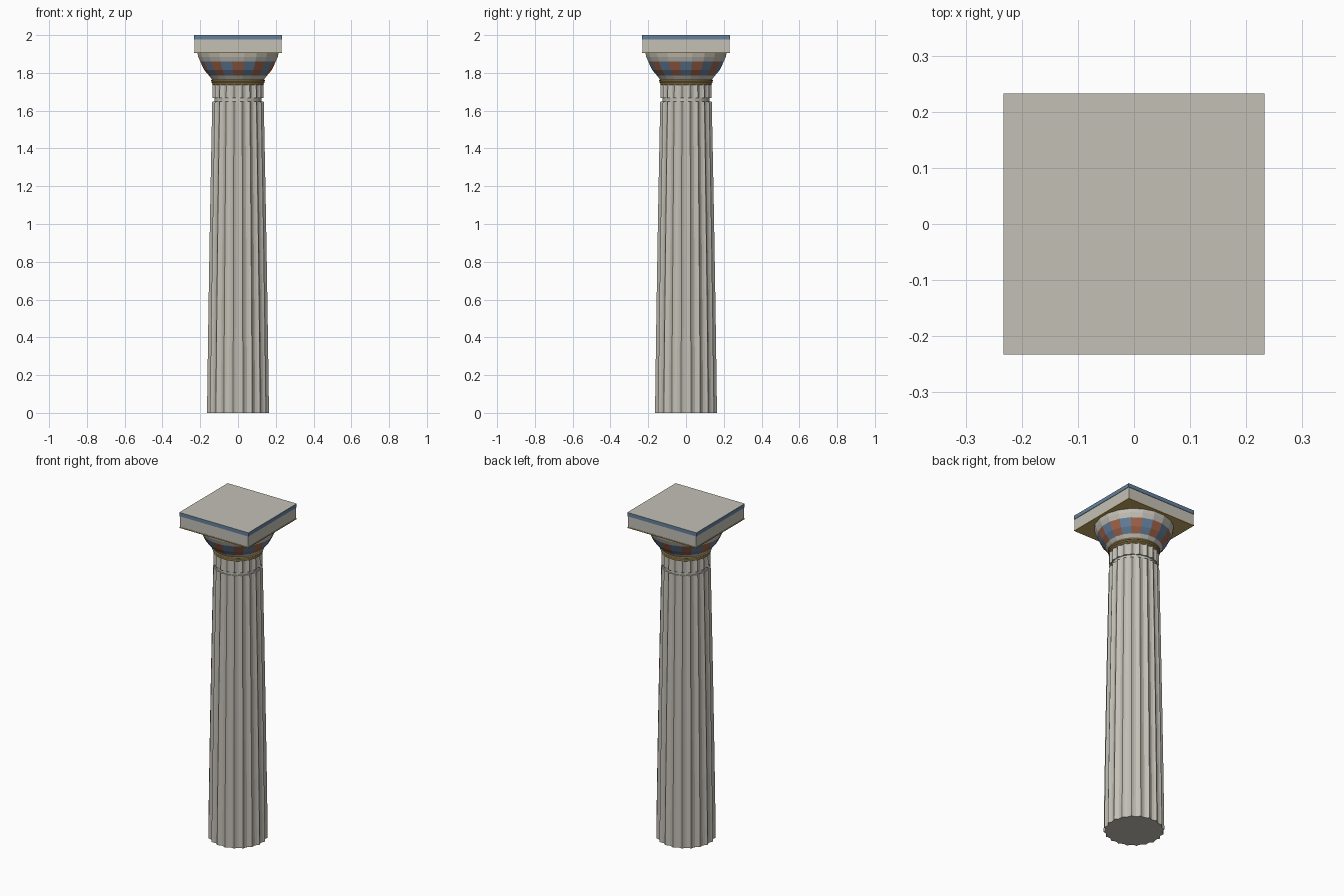
import bpy
import bmesh
from math import pi, sin, cos

old = bpy.data.objects.get("Cube")
if old:
    bpy.data.objects.remove(old, do_unlink=True)

FLUTES = 20


def material(name, rgb):
    m = bpy.data.materials.new(name)
    m.use_nodes = True
    m.diffuse_color = (*rgb, 1)
    m.node_tree.nodes["Principled BSDF"].inputs["Base Color"].default_value = (*rgb, 1)
    return m


stone = material("pale stone", (0.55, 0.53, 0.47))
blue = material("painted blue", (0.13, 0.22, 0.34))
red = material("painted red", (0.36, 0.13, 0.07))
gold = material("gilded ochre", (0.55, 0.38, 0.13))


def loft(name, rings, mats, pick=None):
    """Skin a stack of equal point rings, capped at both ends."""
    bm = bmesh.new()
    loops = [[bm.verts.new(p) for p in ring] for ring in rings]
    n = len(loops[0])
    for row, (a, b) in enumerate(zip(loops, loops[1:])):
        for i in range(n):
            j = (i + 1) % n
            f = bm.faces.new((a[i], a[j], b[j], b[i]))
            if pick:
                f.material_index = pick(row, i)
    bm.faces.new(loops[0][::-1])
    bm.faces.new(loops[-1])
    me = bpy.data.meshes.new(name)
    bm.to_mesh(me)
    bm.free()
    for m in mats:
        me.materials.append(m)
    ob = bpy.data.objects.new(name, me)
    bpy.context.collection.objects.link(ob)
    return ob


def fluted_ring(r, z, steps=4, depth=0.07):
    """Ring of shallow scallops with a flute centred on the front."""
    pts = []
    for i in range(FLUTES * steps):
        t = i / steps
        a = -pi / 2 + (t - 0.5) * 2 * pi / FLUTES
        rr = r * (1 - depth * sin(pi * (t % 1)))
        pts.append((rr * cos(a), rr * sin(a), z))
    return pts


def round_ring(r, z, n=FLUTES):
    start = -pi / 2 - pi / n
    return [(r * cos(start + i * 2 * pi / n), r * sin(start + i * 2 * pi / n), z)
            for i in range(n)]


def square_ring(h, z):
    return [(-h, -h, z), (h, -h, z), (h, h, z), (-h, h, z)]


# Shaft with a gentle swelling taper
shaft = []
for k in range(9):
    t = k / 8
    shaft.append(fluted_ring(0.166 - 0.028 * (0.75 * t + 0.25 * t * t), 1.648 * t))
loft("shaft", shaft, [stone])

# Recessed groove and fluted neck
loft("neck_groove", [round_ring(0.125, 1.64, 40), round_ring(0.125, 1.675, 40)], [stone])
loft("neck", [fluted_ring(0.138, 1.667), fluted_ring(0.136, 1.738)], [stone])

# Three gilded rings under the capital
for k in range(3):
    z, r = 1.737 + 0.009 * k, 0.137 + 0.003 * k
    loft(f"gilded_ring_{k + 1}",
         [round_ring(r - 0.004, z, 40), round_ring(r, z + 0.002, 40),
          round_ring(r, z + 0.007, 40), round_ring(r - 0.004, z + 0.009, 40)], [gold])

# Cushion with alternating painted panels
profile = [(0.137, 1.762), (0.155, 1.785), (0.181, 1.815), (0.202, 1.859),
           (0.213, 1.885), (0.218, 1.907)]
loft("cushion", [round_ring(r, z) for r, z in profile], [stone, red, blue],
     lambda row, i: 1 + i % 2 if row in (1, 2) else 0)

# Square slab, gilded lower edge and blue upper border
loft("slab", [square_ring(0.230, 1.907), square_ring(0.230, 1.998)], [stone])
loft("slab_gilded_edge", [square_ring(0.232, 1.905), square_ring(0.232, 1.911)], [gold])
loft("slab_blue_border", [square_ring(0.233, 1.977), square_ring(0.233, 2.0)], [blue, stone])
border = bpy.data.objects["slab_blue_border"].data
for face in border.polygons:
    if abs(face.normal.z) > 0.5:
        face.material_index = 1
